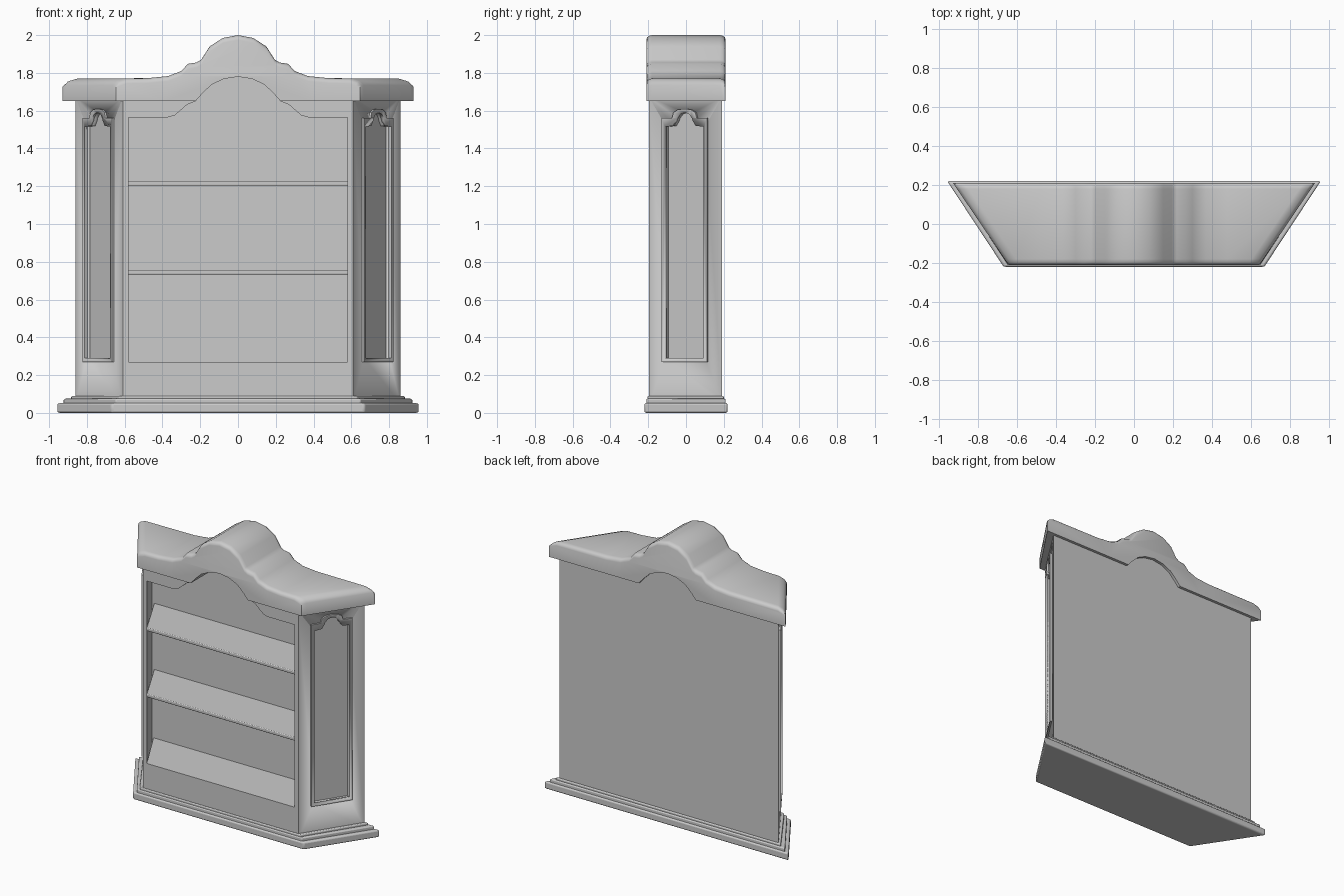
import bpy, bmesh
from mathutils import Vector

if "Cube" in bpy.data.objects:
    bpy.data.objects.remove(bpy.data.objects["Cube"])


def loft(name, rings, mirror=False, bevel=0.0):
    """Skin a list of equal-length rings and cap both ends."""
    bm = bmesh.new()
    vs = [[bm.verts.new(p) for p in r] for r in rings]
    n = len(rings[0])
    for a, b in zip(vs, vs[1:]):
        for i in range(n):
            j = (i + 1) % n
            bm.faces.new((a[i], a[j], b[j], b[i]))
    bm.faces.new(vs[0])
    bm.faces.new(vs[-1])
    bmesh.ops.recalc_face_normals(bm, faces=bm.faces)
    me = bpy.data.meshes.new(name)
    bm.to_mesh(me)
    bm.free()
    ob = bpy.data.objects.new(name, me)
    bpy.context.collection.objects.link(ob)
    if bevel:
        m = ob.modifiers.new("bevel", "BEVEL")
        m.width, m.segments = bevel, 3
    if mirror:
        add_mirror(ob)
    return ob


def add_mirror(ob):
    ob.modifiers.new("mirror", "MIRROR").use_mirror_merge = False


def slab(name, front, back, y0, y1, z0, z1, bevel=0.0):
    """Trapezoid slab: half-widths at the front and back."""
    plan = [(-front, y0), (front, y0), (back, y1), (-back, y1)]
    return loft(name, [[(x, y, z) for x, y in plan] for z in (z0, z1)], bevel=bevel)


def front_prism(name, pts, y0, y1, mirror=False):
    """Front-view outline extruded in depth."""
    return loft(name, [[(x, y, z) for x, z in pts] for y in (y0, y1)], mirror)


def symmetric(half):
    """Complete an outline running from x = 0 outward."""
    return half + [(-x, z) for x, z in reversed(half) if x > 0]


# Stepped base and plinth (its top is the cabinet floor)
slab("base_slab", .67, .96, -.22, .22, 0, .052, .01)
slab("base_step", .648, .925, -.21, .21, .045, .075, .007)
slab("base_molding", .63, .885, -.203, .2, .07, .09, .006)
slab("plinth", .58, .78, -.195, .17, .05, .27)

# Back panel, arched up into the cornice
back_half = [(0, 1.83), (.12, 1.80), (.25, 1.70), (.80, 1.68), (.80, .05)]
front_prism("back_panel", symmetric(back_half), .15, .19)

# Shelves
for i, z in enumerate((.745, 1.215)):
    slab(f"shelf_{i + 1}", .59, .77, -.182, .16, z - .012, z + .012, .005)

# Frieze above the opening, curving into the arch
frieze = [(.58, 1.68), (.58, 1.565), (.37, 1.565), (.335, 1.575), (.30, 1.605),
          (.27, 1.632), (.225, 1.65), (.225, 1.68)]
front_prism("frieze", frieze, -.195, -.165, mirror=True)

# Angled side walls with recessed, framed panels
mid, along, out = Vector((.735, -.0025, 0)), Vector((.65, 1, 0)), Vector((.839, -.545, 0))


def side_prism(name, half, d0, d1):
    """Outline drawn on the angled side, extruded along its normal."""
    return loft(name, [[mid + along * y + out * d + Vector((0, 0, z))
                        for y, z in symmetric(half)] for d in (d0, d1)])


wall_plan = [(.58, -.195), (.61, -.195), (.86, .19), (.80, .19), (.78, .15)]
wall = loft("side_wall", [[(x, y, z) for x, y in wall_plan] for z in (.05, 1.67)])
trim = side_prism("side_panel_trim", [(0, 1.61), (.035, 1.605), (.058, 1.59), (.065, 1.562),
                                      (.12, 1.56), (.12, .27)], -.005, .012)
cutter = side_prism("recess_cutter", [(0, 1.59), (.025, 1.582), (.04, 1.56), (.045, 1.545),
                                      (.06, 1.52), (.102, 1.515), (.102, .29)], -.022, .05)
cutter.hide_render = True
cutter.display_type = "WIRE"
for ob in (wall, trim):
    m = ob.modifiers.new("recess", "BOOLEAN")
    m.operation, m.object, m.solver = "DIFFERENCE", cutter, "EXACT"
    add_mirror(ob)

# Cornice with a central arch, lofted front to back with splayed ends
top = [(0, 2.0), (.08, 1.985), (.15, 1.94), (.195, 1.87), (.22, 1.855), (.265, 1.848),
       (.30, 1.81), (.37, 1.783), (.48, 1.772)]
under = [(.40, 1.65), (.225, 1.65), (.19, 1.69), (.14, 1.738), (.075, 1.768), (0, 1.78)]


def cornice_ring(y, drop):
    e = .645 + .285 * (y + .21) / .42
    upper = [(x, z - drop) for x, z in top + [(e - .06, 1.77), (e - .02, 1.758)]]
    half = upper + [(e, 1.735 - drop * .4), (e, 1.65)] + under
    left = [(-x, z) for x, z in reversed(half) if x > 0]
    return [(x, y, z) for x, z in half + left]


loft("cornice", [cornice_ring(y, d) for y, d in (
    (-.21, .026), (-.206, .012), (-.196, .004), (-.18, 0),
    (.18, 0), (.196, .004), (.206, .012), (.21, .026))])

# Smooth shading with crisp edges
for ob in bpy.context.collection.objects:
    ob.select_set(True)
    bpy.context.view_layer.objects.active = ob
bpy.ops.object.shade_smooth_by_angle(angle=.75)
